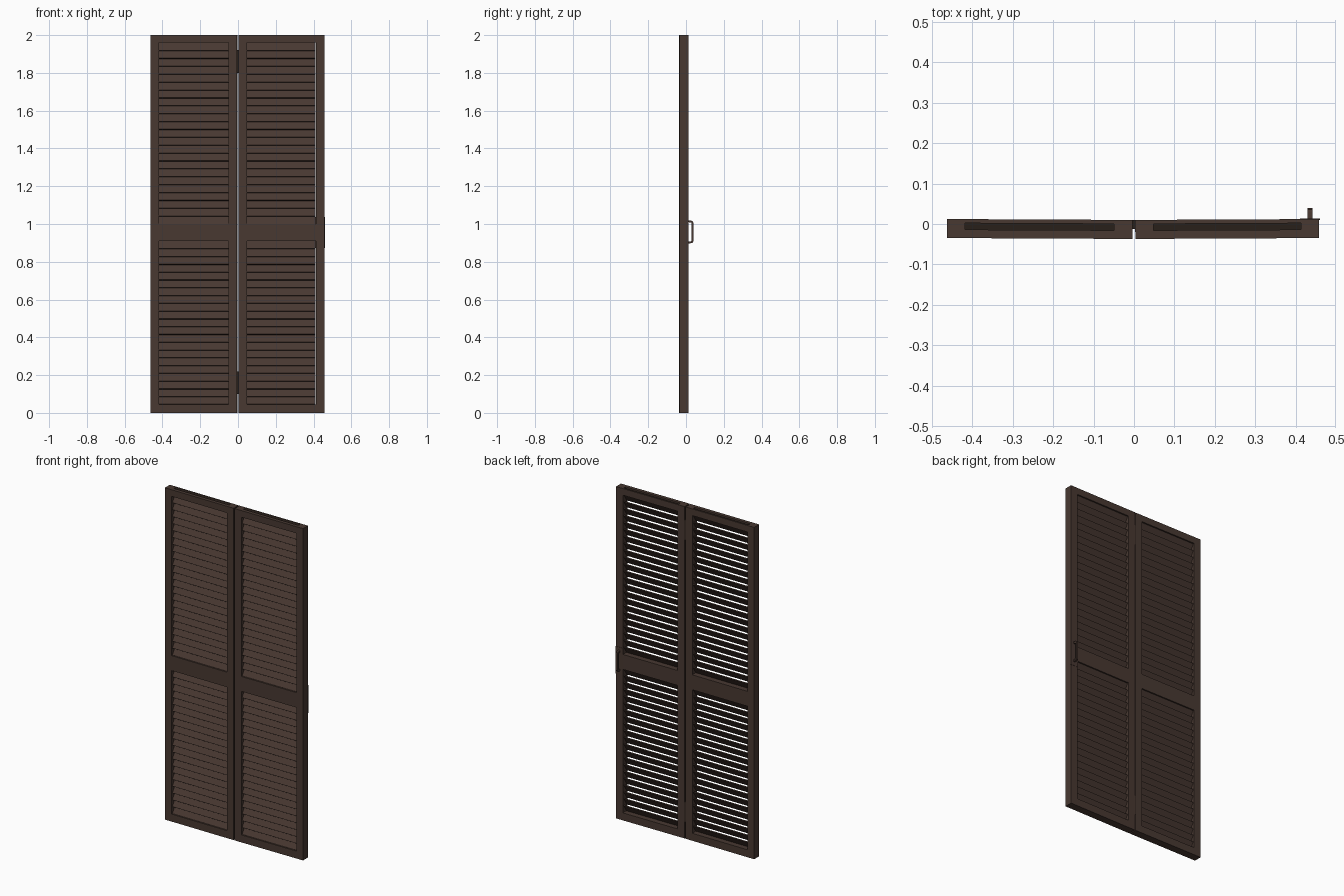
import bpy, bmesh, math
from mathutils import Matrix, Vector

if "Cube" in bpy.data.objects:
    bpy.data.objects.remove(bpy.data.objects["Cube"])


def material(name, rgb):
    m = bpy.data.materials.new(name)
    m.diffuse_color = (*rgb, 1)
    m.use_nodes = True
    m.node_tree.nodes["Principled BSDF"].inputs["Base Color"].default_value = m.diffuse_color
    return m


BROWN = material("dark brown wood", (0.065, 0.040, 0.031))
SHADE = material("deep brown", (0.022, 0.014, 0.010))


def add_box(bm, x0, x1, y0, y1, z0, z1, tilt=0.0, mat=0):
    """Box between limits, optionally tilted around x through its centre."""
    centre = Vector(((x0 + x1) / 2, (y0 + y1) / 2, (z0 + z1) / 2))
    m = (Matrix.Translation(centre) @ Matrix.Rotation(tilt, 4, 'X')
         @ Matrix.Diagonal((x1 - x0, y1 - y0, z1 - z0, 1)))
    made = bmesh.ops.create_cube(bm, size=1, matrix=m)
    for f in {f for v in made['verts'] for f in v.link_faces}:
        f.material_index = mat


def finish(bm, name, mats=(BROWN,)):
    me = bpy.data.meshes.new(name)
    bm.to_mesh(me)
    bm.free()
    ob = bpy.data.objects.new(name, me)
    for m in mats:
        me.materials.append(m)
    bpy.context.collection.objects.link(ob)
    return ob


FRONT, BACK = -0.037, 0.010
OPENINGS = [(0.045, 0.91, 21), (1.00, 1.96, 23)]   # bottom, top, slat count
STILE = 0.045
FOLD = math.radians(0.28)

# Each door leaf: limits of the leaf and of its slats
for side, x0, x1, s0, s1, turn in [
        ("left", -0.463, -0.004, -0.418, -0.049, -FOLD),
        ("right", 0.003, 0.458, 0.046, 0.411, FOLD)]:
    fold = Matrix.Rotation(turn, 4, 'Z')
    a, b = x0 + STILE, x1 - STILE
    # Stiles and rails; the top rail carries a shallow groove
    bm = bmesh.new()
    add_box(bm, x0, a, FRONT, BACK, 0, 2)
    add_box(bm, b, x1, FRONT, BACK, 0, 2)
    add_box(bm, a, b, FRONT, BACK, 0, 0.045)
    add_box(bm, a, b, FRONT, BACK, 0.91, 1.00)
    add_box(bm, a, b, FRONT, -0.016, 1.96, 2)
    add_box(bm, a, b, 0.0, BACK, 1.96, 2)
    add_box(bm, a, b, -0.016, 0.0, 1.96, 1.985, mat=1)
    finish(bm, side + "_frame", (BROWN, SHADE)).matrix_world = fold
    # Louvre slats, low at the front and high at the back
    bm = bmesh.new()
    for z0, z1, n in OPENINGS:
        pitch = (z1 - z0) / n
        for i in range(n):
            z = z0 + pitch * (i + 0.5)
            add_box(bm, s0, s1, -0.039, 0.012, z - 0.003, z + 0.003,
                    math.radians(57))
    finish(bm, side + "_slats").matrix_world = fold

# Hinges in the gap between the leaves
for name, z in (("lower_hinge", 0.10), ("upper_hinge", 1.80)):
    bm = bmesh.new()
    add_box(bm, -0.006, 0.003, -0.012, 0.0095, z, z + 0.12)
    finish(bm, name, (SHADE,))

# Handle plate on the back of the right stile
bm = bmesh.new()
add_box(bm, 0.411, 0.461, 0.010, 0.0135, 0.872, 1.038)
finish(bm, "handle_plate")

# Bow handle: path with softened corners, swept as a flat bar
OUTER = [(0.012, 0.896), (0.030, 0.899), (0.036, 0.902), (0.039, 0.910)]
INNER = [(0.012, 0.906), (0.026, 0.908), (0.028, 0.909), (0.029, 0.913)]
MID = 0.958
outer = OUTER + [(y, 2 * MID - z) for y, z in reversed(OUTER)]
inner = INNER + [(y, 2 * MID - z) for y, z in reversed(INNER)]
bm = bmesh.new()
rings = []
for (yo, zo), (yi, zi) in zip(outer, inner):
    rings.append([bm.verts.new(p) for p in
                  ((0.430, yo, zo), (0.442, yo, zo),
                   (0.442, yi, zi), (0.430, yi, zi))])
for r, s in zip(rings, rings[1:]):
    for k in range(4):
        bm.faces.new((r[k], r[(k + 1) % 4], s[(k + 1) % 4], s[k]))
bm.faces.new(rings[0])
bm.faces.new(rings[-1])
bmesh.ops.recalc_face_normals(bm, faces=bm.faces)
finish(bm, "handle")
